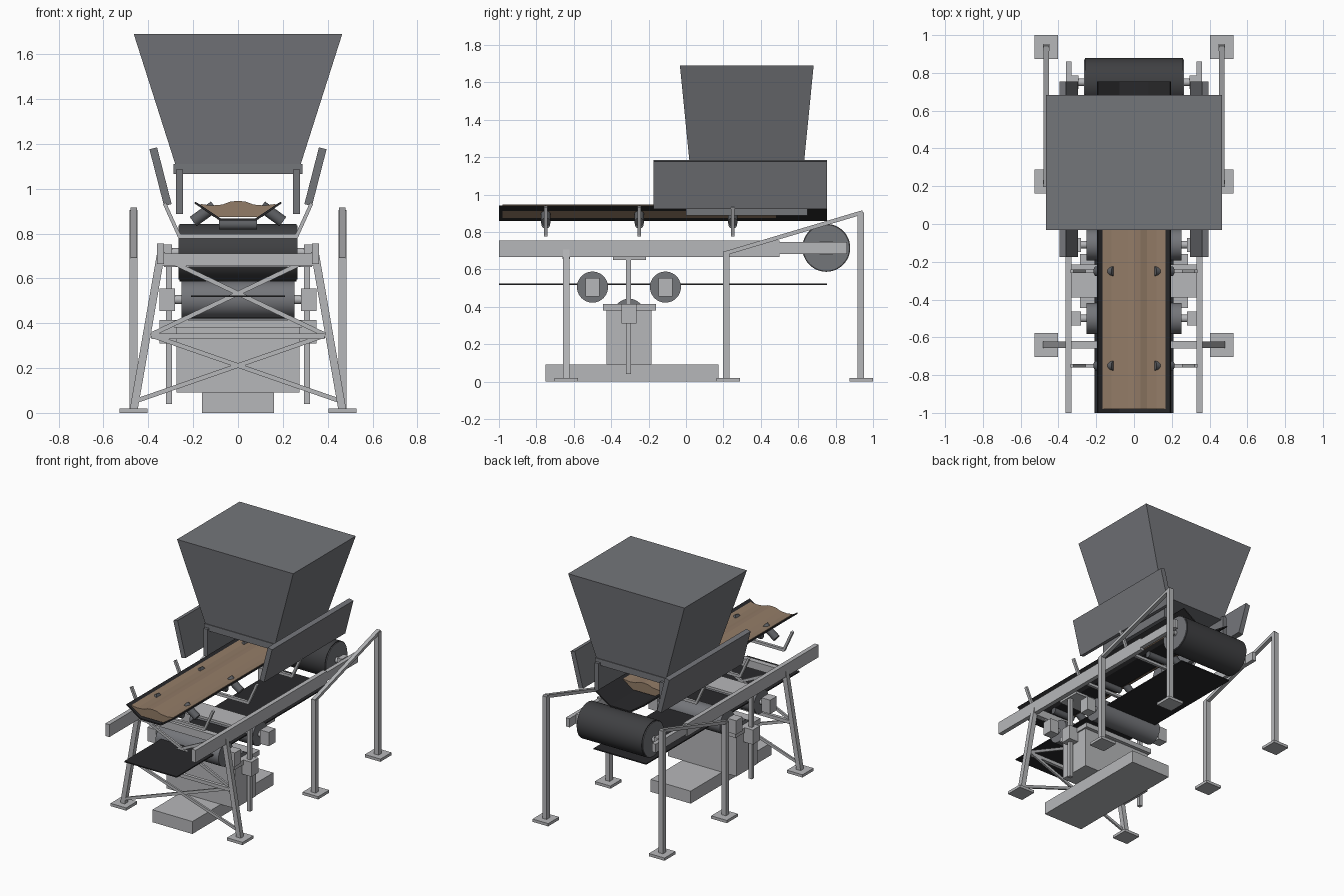
import bpy, bmesh
from mathutils import Vector, Matrix

cube = bpy.data.objects.get("Cube")
if cube:
    bpy.data.objects.remove(cube, do_unlink=True)


def material(name, r, g, b):
    m = bpy.data.materials.new(name)
    m.use_nodes = True
    m.diffuse_color = (r, g, b, 1)
    m.node_tree.nodes["Principled BSDF"].inputs["Base Color"].default_value = (r, g, b, 1)
    return m


STEEL = material("light steel", 0.47, 0.475, 0.49)
GREY = material("dark grey steel", 0.175, 0.18, 0.195)
IDLER = material("idler grey", 0.11, 0.115, 0.125)
RUBBER = material("black rubber", 0.022, 0.022, 0.024)
LAGGING = material("drum lagging", 0.05, 0.051, 0.055)
ORE = material("brown ore", 0.29, 0.2, 0.135)


def finish(name, bm, mat, smooth=False):
    bmesh.ops.recalc_face_normals(bm, faces=bm.faces)
    me = bpy.data.meshes.new(name)
    bm.to_mesh(me)
    bm.free()
    me.materials.append(mat)
    ob = bpy.data.objects.new(name, me)
    bpy.context.collection.objects.link(ob)
    if smooth:
        bpy.ops.object.select_all(action="DESELECT")
        ob.select_set(True)
        bpy.context.view_layer.objects.active = ob
        bpy.ops.object.shade_smooth_by_angle()
    return ob


def box(name, x, y, z, mat=STEEL):
    """Box from (min, max) ranges."""
    bm = bmesh.new()
    lo, hi = Vector((x[0], y[0], z[0])), Vector((x[1], y[1], z[1]))
    m = Matrix.Translation((lo + hi) / 2) @ Matrix.Diagonal((*(hi - lo), 1))
    bmesh.ops.create_cube(bm, size=1, matrix=m)
    return finish(name, bm, mat)


def bar(name, a, b, w, d, mat=STEEL):
    """Rectangular bar between two points, d is its depth along y."""
    a, b = Vector(a), Vector(b)
    t = (b - a).normalized()
    u = t.cross(Vector((0, 1, 0))).normalized()
    v = t.cross(u)
    rot = Matrix((u, v, t)).transposed().to_4x4()
    bm = bmesh.new()
    m = Matrix.Translation((a + b) / 2) @ rot @ Matrix.Diagonal((w, d, (b - a).length, 1))
    bmesh.ops.create_cube(bm, size=1, matrix=m)
    return finish(name, bm, mat)


def roller(name, a, b, r, mat, sides=40):
    a, b = Vector(a), Vector(b)
    t = b - a
    bm = bmesh.new()
    m = Matrix.Translation((a + b) / 2) @ t.to_track_quat("Z", "Y").to_matrix().to_4x4()
    bmesh.ops.create_cone(bm, cap_ends=True, segments=sides, radius1=r, radius2=r,
                          depth=t.length, matrix=m)
    return finish(name, bm, mat, True)


def extrude_y(name, profile, y0, y1, mat):
    bm = bmesh.new()
    face = bm.faces.new([bm.verts.new((x, y0, z)) for x, z in profile])
    ext = bmesh.ops.extrude_face_region(bm, geom=[face])
    verts = [g for g in ext["geom"] if isinstance(g, bmesh.types.BMVert)]
    bmesh.ops.translate(bm, verts=verts, vec=(0, y1 - y0, 0))
    return finish(name, bm, mat)


def mirrored(half):
    """Close a left half profile, listed top to bottom, across x = 0."""
    return half + [(-x, z) for x, z in reversed(half) if x]


# Hopper: tapered body on a collar
bm = bmesh.new()
bmesh.ops.create_cube(bm, size=1)
for v in bm.verts:
    top = v.co.z > 0
    v.co = Vector((v.co.x * (0.93 if top else 0.56),
                   0.325 + v.co.y * (0.715 if top else 0.6),
                   1.69 if top else 1.11))
finish("hopper", bm, GREY)
box("hopper_collar", (-0.287, 0.287), (0.02, 0.63), (1.065, 1.11), GREY)

# Carrying belt and its load
extrude_y("carrying_belt", mirrored([(0.19, 0.942), (0.078, 0.868)])
          + [(-0.195, 0.935), (-0.082, 0.858), (0.082, 0.858), (0.195, 0.935)],
          -1, 0.755, RUBBER)
extrude_y("ore_load", mirrored([(0, 0.946), (0.035, 0.942), (0.07, 0.929), (0.12, 0.925),
                                (0.168, 0.932), (0.162, 0.912), (0.108, 0.874)]),
          -0.98, 0.48, ORE)
box("return_belt", (-0.21, 0.21), (-1, 0.755), (0.516, 0.524), RUBBER)

# Trough idler sets
for y in (-0.75, -0.25, 0.25):
    roller("centre_idler", (-0.085, y, 0.84), (0.085, y, 0.84), 0.023, IDLER, 20)
    bar("idler_crossbar", (-0.265, y, 0.787), (0.265, y, 0.787), 0.02, 0.02)
    for s in (-1, 1):
        roller("wing_idler", (s * 0.2, y, 0.853), (s * 0.105, y, 0.922), 0.026, IDLER, 20)
        bar("idler_bracket", (s * 0.26, y, 0.785), (s * 0.328, y, 0.935), 0.016, 0.02)

# Head drum with lagging
roller("head_drum", (-0.265, 0.75, 0.715), (0.265, 0.75, 0.715), 0.121, GREY, 48)
roller("drum_lagging", (-0.26, 0.75, 0.715), (0.26, 0.75, 0.715), 0.128, LAGGING, 48)
roller("drum_shaft", (-0.34, 0.75, 0.715), (0.34, 0.75, 0.715), 0.02, STEEL, 20)

# Bend and take-up pulleys
for y in (-0.5, -0.11):
    roller("bend_pulley", (-0.252, y, 0.505), (0.252, y, 0.505), 0.083, GREY)
    roller("bend_shaft", (-0.33, y, 0.505), (0.33, y, 0.505), 0.02, STEEL, 20)
roller("takeup_pulley", (-0.25, -0.305, 0.36), (0.25, -0.305, 0.36), 0.083, GREY)

# Counterweight on its base
box("base_block", (-0.16, 0.16), (-0.75, 0.175), (0, 0.09))
box("counterweight", (-0.275, 0.275), (-0.425, -0.185), (0.09, 0.385))
box("counterweight_lid", (-0.285, 0.285), (-0.445, -0.16), (0.38, 0.415))
box("takeup_crossbeam", (-0.33, 0.33), (-0.39, -0.215), (0.65, 0.667))

# Front trestle cross members
Y = -0.64
box("trestle_top_beam", (-0.345, 0.345), (Y - 0.02, Y + 0.02), (0.655, 0.71))
box("trestle_mid_beam", (-0.385, 0.385), (Y - 0.012, Y + 0.012), (0.33, 0.355))

for s in (-1, 1):
    def span(a, b):
        return tuple(sorted((s * a, s * b)))

    # Chute side plates
    bar("outer_skirt", (s * 0.313, 0.29, 0.927), (s * 0.378, 0.29, 1.18), 0.035, 0.93, GREY)
    box("inner_skirt", span(0.245, 0.277), (0, 0.65), (0.887, 1.085), GREY)

    # Side stringer and drum bearing
    box("stringer", span(0.33, 0.362), (-1, 0.5), (0.665, 0.755))
    box("stringer_extension", span(0.33, 0.36), (0.5, 0.86), (0.682, 0.745))
    box("drum_bearing", span(0.295, 0.332), (0.715, 0.785), (0.68, 0.75))

    # Pulley bearings and counterweight guides
    for y in (-0.5, -0.11):
        box("pulley_bearing", span(0.28, 0.35), (y - 0.037, y + 0.037), (0.455, 0.555))
    box("guide_post", span(0.295, 0.322), (-0.32, -0.293), (0.04, 0.655))
    box("guide_slider", span(0.275, 0.35), (-0.346, -0.264), (0.31, 0.415))

    # Front trestle leg, foot and diagonal braces
    bar("trestle_leg", (s * 0.465, Y, 0.015), (s * 0.342, Y, 0.72), 0.035, 0.035)
    bar("lower_brace", (s * 0.45, Y + s * 0.01, 0.055), (-s * 0.385, Y - s * 0.01, 0.345),
        0.02, 0.014)
    bar("upper_brace", (s * 0.385, Y + s * 0.01, 0.35), (-s * 0.33, Y - s * 0.01, 0.69),
        0.02, 0.014)

    # Rear posts with inclined rail
    for y, top in ((0.215, 0.69), (0.935, 0.905)):
        box("rear_post", span(0.448, 0.483), (y - 0.018, y + 0.018), (0.015, top))
    bar("inclined_rail", (s * 0.465, 0.2, 0.683), (s * 0.465, 0.945, 0.905), 0.028, 0.022)

    # Foot plates
    for y in (Y, 0.225, 0.937):
        box("foot_plate", span(0.403, 0.528), (y - 0.063, y + 0.063), (0, 0.02))
